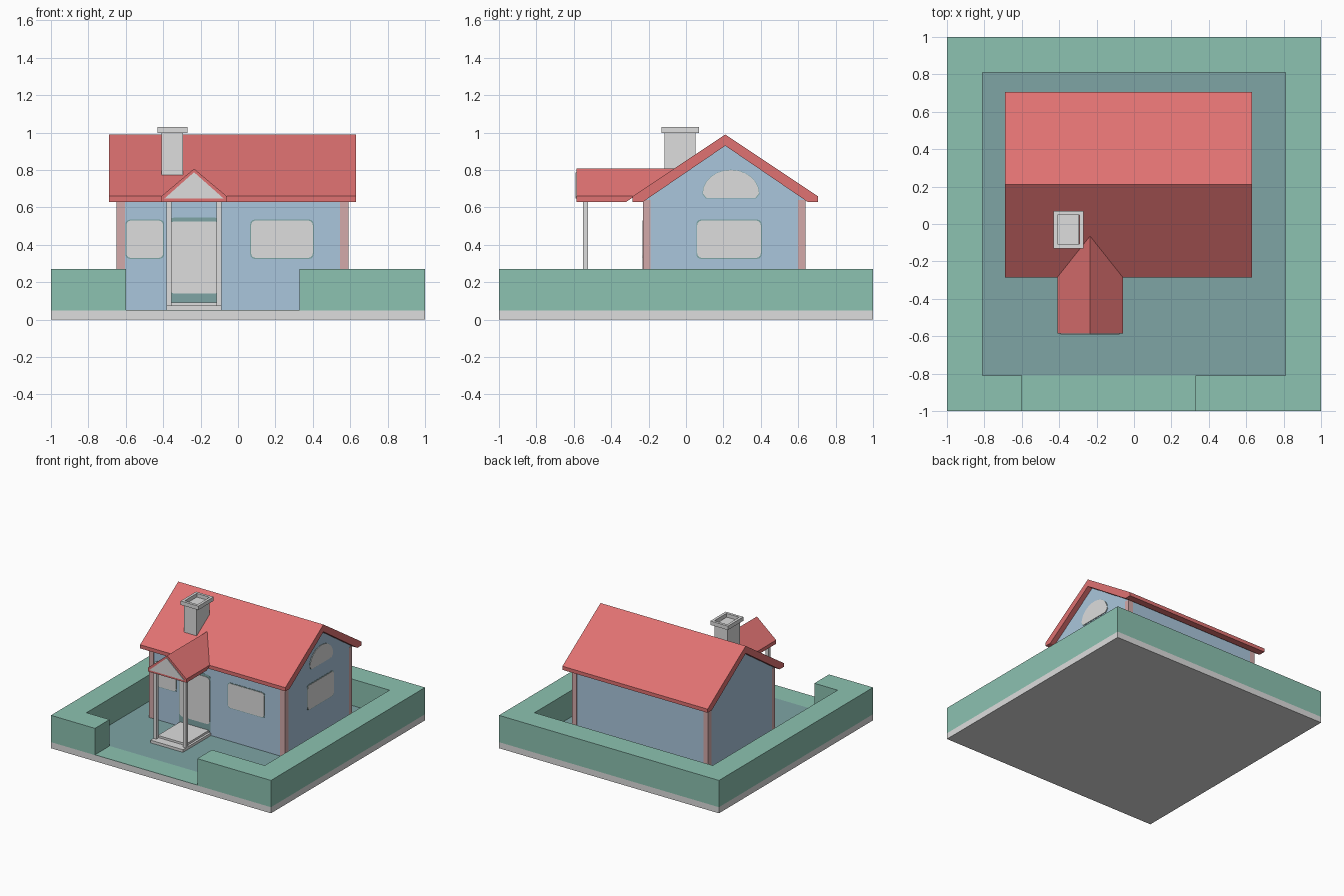
import bpy, bmesh, math

if "Cube" in bpy.data.objects:
    bpy.data.objects.remove(bpy.data.objects["Cube"])


def material(name, r, g, b):
    m = bpy.data.materials.new(name)
    lin = [(c / 255 / 12.92) if c < 11 else ((c / 255 + 0.055) / 1.055) ** 2.4 for c in (r, g, b)]
    m.diffuse_color = (*lin, 1)
    m.use_nodes = True
    m.node_tree.nodes["Principled BSDF"].inputs["Base Color"].default_value = m.diffuse_color
    return m


GREY = material("light grey", 221, 221, 221)
RED = material("roof red", 224, 114, 114)
BLUE = material("wall blue", 170, 198, 220)
GREEN = material("hedge green", 140, 194, 177)
TEAL = material("lawn teal", 126, 165, 165)
PINK = material("post pink", 212, 170, 170)


def prism(name, pts, axis, a, b, mat, end=None):
    """Extrude a 2D outline along an axis from a to b; 'end' may reshape the far end."""
    bm = bmesh.new()

    def place(p, t):
        return {"x": (t, p[0], p[1]), "y": (p[0], t, p[1]), "z": (p[0], p[1], t)}[axis]

    near = [bm.verts.new(place(p, a)) for p in pts]
    far = [bm.verts.new(place(p, end(p) if end else b)) for p in pts]
    bm.faces.new(near)
    bm.faces.new(far)
    n = len(pts)
    for i in range(n):
        j = (i + 1) % n
        bm.faces.new((near[i], near[j], far[j], far[i]))
    bmesh.ops.recalc_face_normals(bm, faces=bm.faces)
    me = bpy.data.meshes.new(name)
    bm.to_mesh(me)
    bm.free()
    me.materials.append(mat)
    ob = bpy.data.objects.new(name, me)
    bpy.context.collection.objects.link(ob)
    return ob


def rect(x0, x1, y0, y1):
    return [(x0, y0), (x1, y0), (x1, y1), (x0, y1)]


def box(name, x0, x1, y0, y1, z0, z1, mat):
    return prism(name, rect(x0, x1, y0, y1), "z", z0, z1, mat)


def rounded(x0, x1, y0, y1, r):
    pts = []
    for cx, cy, s in ((x1 - r, y1 - r, 0), (x0 + r, y1 - r, 90), (x0 + r, y0 + r, 180), (x1 - r, y0 + r, 270)):
        for k in range(5):
            t = math.radians(s + k * 22.5)
            pts.append((cx + r * math.cos(t), cy + r * math.sin(t)))
    return pts


# Plot: slab, lawn, entrance strip and hedge with front gap
H = 0.81
box("base_slab", -1, 1, -1, 1, 0, 0.05, GREY)
box("lawn", -H, H, -H, H, 0.05, 0.053, TEAL)
box("entrance_strip", -0.60, 0.33, -1, -H, 0.05, 0.053, GREEN)
prism("hedge", [(-0.6, -1), (-1, -1), (-1, 1), (1, 1), (1, -1), (0.33, -1), (0.33, -H),
                (H, -H), (H, H), (-H, H), (-H, -H), (-0.6, -H)], "z", 0.05, 0.27, GREEN)

# House walls with gables
prism("house_walls", [(-0.227, 0.05), (0.637, 0.05), (0.637, 0.64), (0.21, 0.935), (-0.227, 0.64)],
      "x", -0.647, 0.587, BLUE)

# Corner posts
for sx, x0, x1 in (("left", -0.65, -0.605), ("right", 0.545, 0.59)):
    for sy, y0, y1 in (("front", -0.23, -0.19), ("back", 0.60, 0.64)):
        box(f"corner_post_{sy}_{sx}", x0, x1, y0, y1, 0.05, 0.64, PINK)

# Main roof
prism("main_roof", [(-0.285, 0.63), (-0.285, 0.66), (0.21, 0.99), (0.705, 0.66), (0.705, 0.63),
                    (0.65, 0.63), (0.21, 0.93), (-0.23, 0.63)], "x", -0.69, 0.63, RED)

# Chimney with a raised rim
box("chimney", -0.41, -0.295, -0.115, 0.05, 0.74, 1.0, GREY)
cap = dict(z0=0.998, z1=1.03)
for name, x0, x1, y0, y1 in (("front", -0.43, -0.27, -0.13, -0.108), ("back", -0.43, -0.27, 0.048, 0.07),
                             ("left", -0.43, -0.408, -0.108, 0.048), ("right", -0.292, -0.27, -0.108, 0.048)):
    box(f"chimney_rim_{name}", x0, x1, y0, y1, mat=GREY, **cap)

# Porch roof, its far end following the main roof slope
C = -0.235
prism("porch_roof", [(C - 0.175, 0.63), (C + 0.175, 0.63), (C + 0.175, 0.66), (C, 0.807), (C - 0.175, 0.66)],
      "y", -0.585, 0, RED, end=lambda p: 0.22 - (0.99 - p[1]) / 0.667)
prism("porch_pediment", [(C - 0.158, 0.648), (C + 0.158, 0.648), (C, 0.788)], "y", -0.591, -0.58, GREY)

# Porch pillars and floor
for side, s in (("left", -1), ("right", 1)):
    x = C + s * 0.134
    box(f"porch_pillar_{side}", x - 0.014, x + 0.014, -0.552, -0.525, 0.07, 0.648, GREY)
box("porch_floor", C - 0.148, C + 0.148, -0.59, -0.227, 0.05, 0.075, GREY)
box("porch_step", C - 0.13, C + 0.13, -0.52, -0.227, 0.075, 0.092, GREY)


# Door and windows: grey plates over slightly larger teal frames
def front_pane(name, x0, x1, z0, z1, r):
    g = 0.005
    prism(name + "_frame", rounded(x0 - g, x1 + g, z0 - g, z1 + g, r), "y", -0.229, -0.226, TEAL)
    prism(name, rounded(x0, x1, z0, z1, r), "y", -0.232, -0.228, GREY)


prism("door_frame", rounded(-0.375, -0.09, 0.07, 0.545, 0.03), "y", -0.229, -0.226, TEAL)
prism("door", rounded(-0.37, -0.095, 0.14, 0.525, 0.03), "y", -0.232, -0.228, GREY)
front_pane("front_left_window", -0.597, -0.40, 0.33, 0.53, 0.025)
front_pane("front_right_window", 0.07, 0.40, 0.33, 0.53, 0.025)

prism("side_window_frame", rounded(0.055, 0.405, 0.325, 0.535, 0.025), "x", 0.586, 0.589, TEAL)
prism("side_window", rounded(0.06, 0.40, 0.33, 0.53, 0.025), "x", 0.588, 0.592, GREY)


def arch(cy, w, h, z0):
    pts = [(cy - w + 0.02, z0), (cy + w - 0.02, z0)]
    for k in range(13):
        t = math.pi * k / 12
        pts.append((cy + w * math.cos(t), z0 + 0.025 + (h - 0.025) * math.sin(t)))
    return pts


prism("gable_window_frame", arch(0.24, 0.153, 0.155, 0.647), "x", 0.586, 0.589, TEAL)
prism("gable_window", arch(0.24, 0.15, 0.15, 0.65), "x", 0.588, 0.592, GREY)
